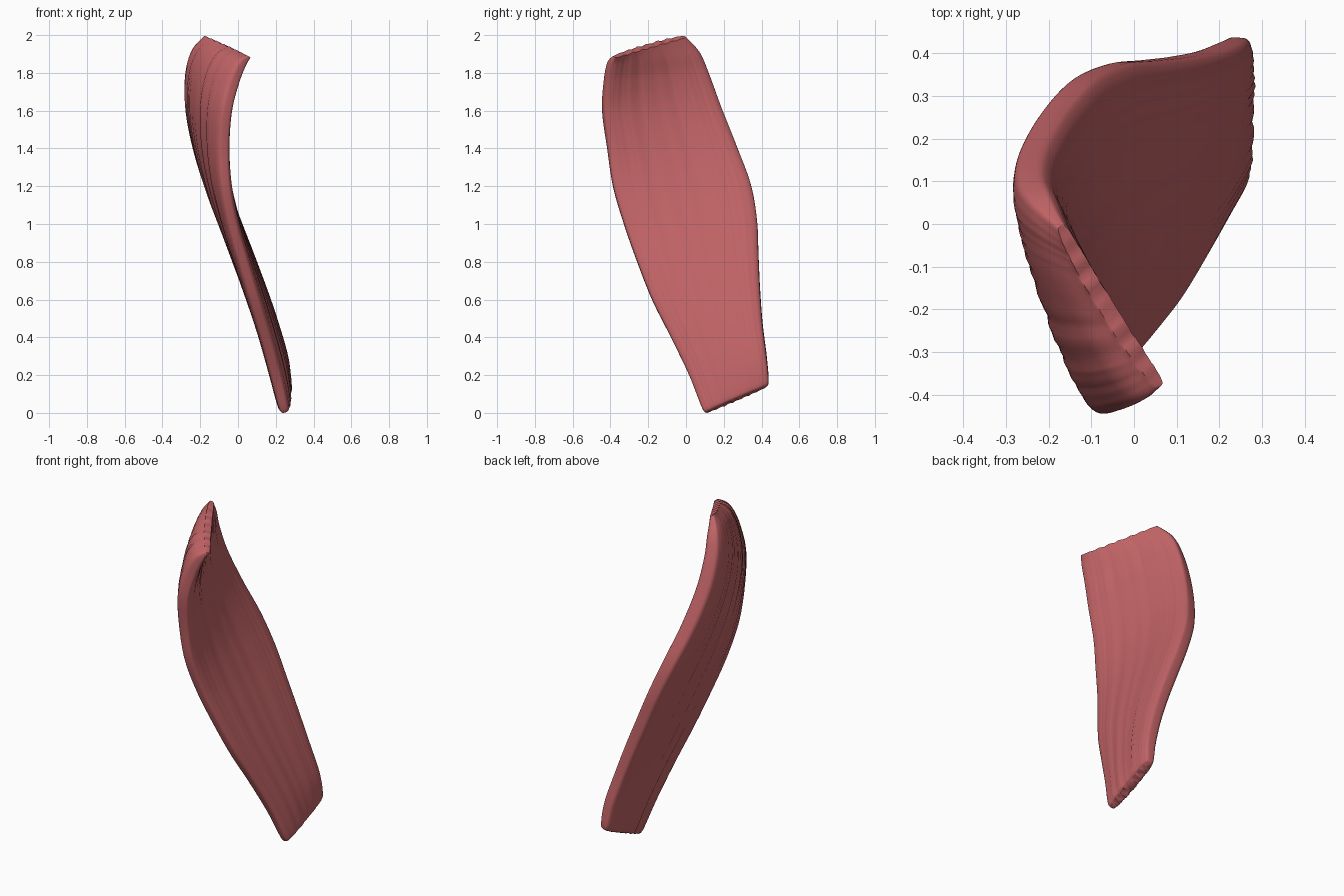
import bpy, bmesh, math, random
from mathutils import Vector

if "Cube" in bpy.data.objects:
    bpy.data.objects.remove(bpy.data.objects["Cube"])

random.seed(4)

# Stations, bottom to top: front border, back border, half thickness, bulge to -x
STATIONS = [
    ((0.247, 0.108, 0.005), (0.252, 0.420, 0.14), 0.020, 0.0),
    ((0.241, 0.085, 0.03), (0.247, 0.437, 0.17), 0.038, 0.0),
    ((0.200, 0.018, 0.20), (0.228, 0.427, 0.30), 0.047, 0.0),
    ((0.147, -0.078, 0.40), (0.172, 0.405, 0.48), 0.050, 0.0),
    ((0.088, -0.178, 0.60), (0.106, 0.392, 0.66), 0.053, 0.002),
    ((0.028, -0.257, 0.80), (0.033, 0.384, 0.84), 0.055, 0.004),
    ((-0.028, -0.327, 1.00), (-0.041, 0.376, 1.02), 0.056, 0.008),
    ((-0.064, -0.385, 1.20), (-0.118, 0.342, 1.21), 0.058, 0.015),
    ((-0.074, -0.415, 1.40), (-0.187, 0.267, 1.41), 0.060, 0.02),
    ((-0.058, -0.440, 1.60), (-0.235, 0.182, 1.62), 0.061, 0.022),
    ((-0.018, -0.430, 1.75), (-0.245, 0.115, 1.80), 0.058, 0.022),
    ((0.026, -0.410, 1.85), (-0.222, 0.064, 1.92), 0.047, 0.017),
    ((0.062, -0.380, 1.888), (-0.172, -0.005, 1.996), 0.020, 0.01),
]
SUB, RING = 8, 112


def spline(vals, i, f):
    a, b = vals[max(i - 1, 0)], vals[i]
    c, d = vals[i + 1], vals[min(i + 2, len(vals) - 1)]
    return b + 0.5 * f * ((c - a) + f * ((2 * a - 5 * b + 4 * c - d) + f * (3 * (b - c) + d - a)))


def sample(k):
    i = min(int(k), len(STATIONS) - 2)
    f = k - i
    rows = [list(s[0]) + list(s[1]) + [s[2], s[3]] for s in STATIONS]
    v = [spline([r[c] for r in rows], i, f) for c in range(8)]
    return Vector(v[:3]), Vector(v[3:6]), v[6], v[7]


# Fibre grooves: random phases give uneven strands along the sheet
waves = [(random.uniform(10, 60), random.uniform(0, 6.28), random.uniform(-5, 5)) for _ in range(6)]


def fibre(u, t, side):
    s = sum(math.sin(fr * u + ph + side + tw * t) for fr, ph, tw in waves) / len(waves)
    return 0.007 * s


bm = bmesh.new()
rings = []
count = (len(STATIONS) - 1) * SUB
for r in range(count + 1):
    k = r / SUB
    front, back, half, bulge = sample(k)
    t = r / count
    hi, lo = sample(min(k + 0.3, len(STATIONS) - 1)), sample(max(k - 0.3, 0))
    tangent = hi[0] + hi[1] - lo[0] - lo[1]
    width = back - front
    wdir = width.normalized()
    normal = wdir.cross(tangent).normalized()
    if normal.x < 0:
        normal.negate()
    hw = width.length / 2
    mid = (front + back) / 2
    ring = []
    for j in range(RING):
        # rounded slab section, thicker towards the back border at mid length
        a = 2 * math.pi * j / RING
        c, s = math.cos(a), math.sin(a)
        u = math.copysign(abs(c) ** 0.75, c)
        n = math.copysign(abs(s) ** 0.45, s) * half * (1 + 0.15 * u * math.sin(math.pi * t))
        flat = 1 - u * u
        n += math.copysign(1, n) * fibre(u, t, 0 if s > 0 else 2) * flat * min(1, half / 0.04)
        p = mid + wdir * (u * hw) + normal * (n - bulge * flat)
        # ragged cut ends
        if r in (0, count):
            p.z += 0.004 * math.sin(23 * u + 1) * flat
        ring.append(bm.verts.new(p))
    rings.append(ring)

for a, b in zip(rings, rings[1:]):
    for j in range(RING):
        m = (j + 1) % RING
        bm.faces.new((a[j], a[m], b[m], b[j]))
# End caps, as strips across the thin section
for ring in (rings[0], rings[-1]):
    for j in range(RING // 2):
        quad = [ring[j], ring[j + 1], ring[(RING - j - 1) % RING], ring[(RING - j) % RING]]
        quad = list(dict.fromkeys(quad))
        if len(quad) > 2:
            bm.faces.new(quad)
bmesh.ops.recalc_face_normals(bm, faces=bm.faces)

# Stand on z = 0
low = min(v.co.z for v in bm.verts)
bmesh.ops.translate(bm, verts=bm.verts, vec=(0, 0, -low))

mesh = bpy.data.meshes.new("muscle_strap")
bm.to_mesh(mesh)
bm.free()
strap = bpy.data.objects.new("muscle_strap", mesh)
bpy.context.collection.objects.link(strap)

# Single muscle red
red = bpy.data.materials.new("muscle_red")
red.diffuse_color = (0.53, 0.125, 0.132, 1)
red.use_nodes = True
red.node_tree.nodes["Principled BSDF"].inputs["Base Color"].default_value = red.diffuse_color
mesh.materials.append(red)

bpy.context.view_layer.objects.active = strap
strap.select_set(True)
bpy.ops.object.shade_smooth_by_angle(angle=math.radians(50))
